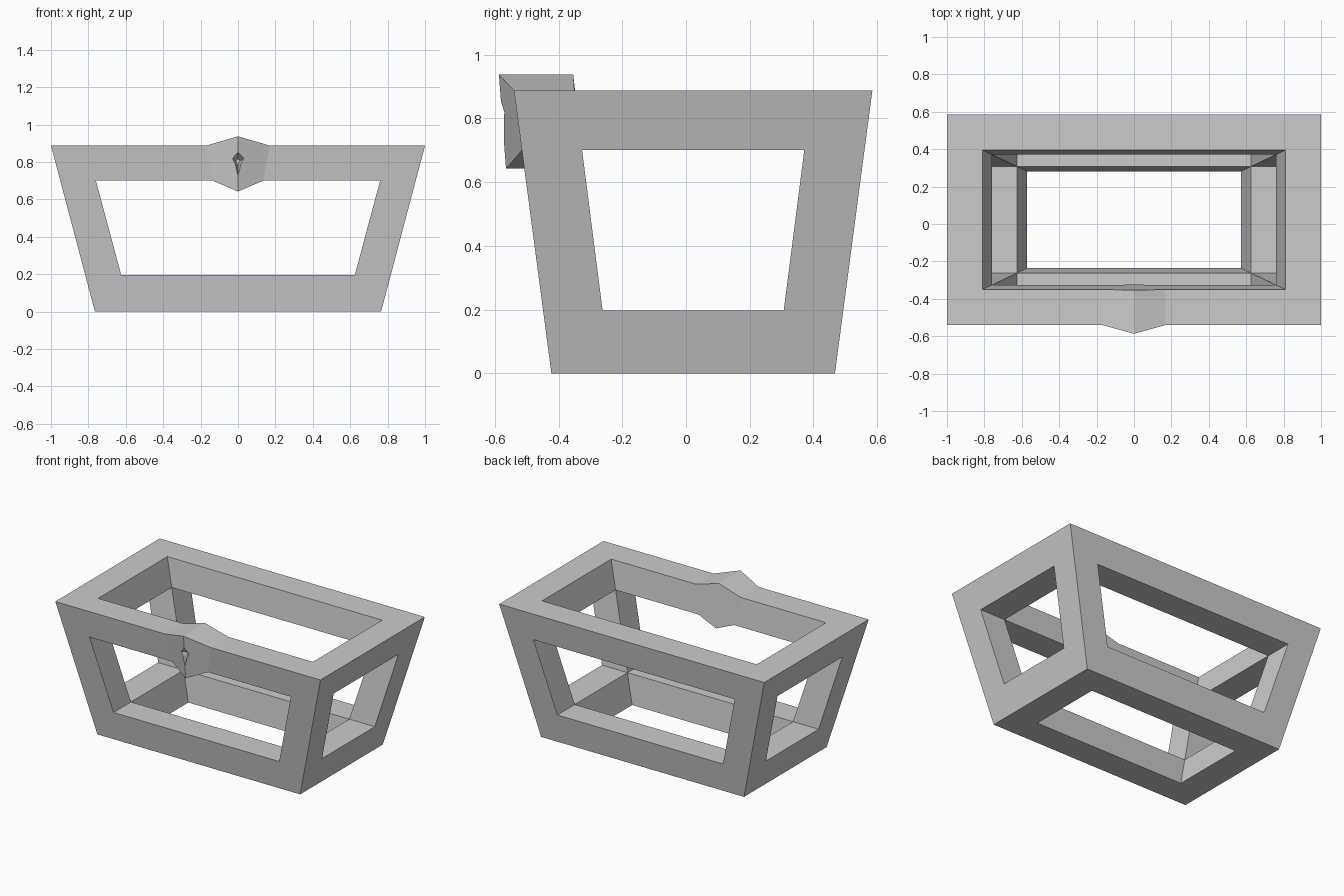
import bpy, bmesh

if "Cube" in bpy.data.objects:
    bpy.data.objects.remove(bpy.data.objects["Cube"])

CY = 0.0225                      # centre of the frame in y
LEVELS = (0.0, 0.197, 0.70, 0.888)


def columns_x(z):
    outer, inner, lock = 0.765 + 0.2646 * z, 0.572 + 0.268 * z, 0.006 + 0.184 * z
    return [-outer, -inner, -lock, 0, lock, inner, outer]


def columns_y(z):
    outer, inner = 0.445 + 0.1323 * z, 0.259 + 0.128 * z
    return [CY - outer, CY - inner, CY + inner, CY + outer]


def link(name, bm):
    bmesh.ops.recalc_face_normals(bm, faces=bm.faces[:])
    mesh = bpy.data.meshes.new(name)
    bm.to_mesh(mesh)
    bm.free()
    obj = bpy.data.objects.new(name, mesh)
    bpy.context.collection.objects.link(obj)
    return obj


# Pointed lock bulge in the middle of the upper front rail: (iy, iz) -> (y, z)
BULGE = {(0, 3): (-0.587, 0.937), (0, 2): (-0.565, 0.642),
         (1, 3): (-0.354, 0.937), (1, 2): (-0.324, 0.642)}


def point(i, j, k):
    z = LEVELS[k]
    if i == 3 and (j, k) in BULGE:
        return (0.0, *BULGE[(j, k)])
    lock_z = z if 2 <= i <= 4 and k >= 2 and j <= 1 else None
    x = columns_x(z)[i]
    if lock_z is None and i in (2, 4):
        x = columns_x(0.8)[i]
    return (x, columns_y(z)[j], z)


# Open tapered frame: only the cells along the twelve edges of the box are solid
def solid(i, j, k):
    if not (0 <= i < 6 and 0 <= j < 3 and 0 <= k < 3):
        return False
    return (i in (0, 5)) + (j in (0, 2)) + (k in (0, 2)) >= 2


bm = bmesh.new()
verts = {}


def vert(key):
    if key not in verts:
        verts[key] = bm.verts.new(point(*key))
    return verts[key]


for i in range(6):
    for j in range(3):
        for k in range(3):
            if not solid(i, j, k):
                continue
            for axis in range(3):
                for side in (0, 1):
                    near = [i, j, k]
                    near[axis] += 2 * side - 1
                    if solid(*near):
                        continue
                    u, v = [a for a in range(3) if a != axis]
                    corners = []
                    for du, dv in ((0, 0), (1, 0), (1, 1), (0, 1)):
                        key = [i, j, k]
                        key[axis] += side
                        key[u] += du
                        key[v] += dv
                        corners.append(vert(tuple(key)))
                    bm.faces.new(corners)
frame = link("chest_frame", bm)

# Keyhole: tapered cutter sunk into the bulge
half = [(0.0, 0.852), (0.034, 0.82), (0.016, 0.787), (0.0, 0.72)]
outline = half + [(-x, z) for x, z in half[2:0:-1]]
bm = bmesh.new()
rings = []
for y, s in ((-0.61, 1.1), (-0.575, 1.0), (-0.535, 0.35)):
    rings.append([bm.verts.new((x * s, y, 0.80 + (z - 0.80) * s)) for x, z in outline])
for a, b in zip(rings, rings[1:]):
    for n in range(len(a)):
        m = (n + 1) % len(a)
        bm.faces.new((a[n], a[m], b[m], b[n]))
bm.faces.new(rings[0])
bm.faces.new(rings[-1])
cutter = link("keyhole_cutter", bm)
cutter.hide_render = True
cutter.display_type = 'WIRE'

cut = frame.modifiers.new("keyhole", 'BOOLEAN')
cut.operation = 'DIFFERENCE'
cut.solver = 'EXACT'
cut.object = cutter
